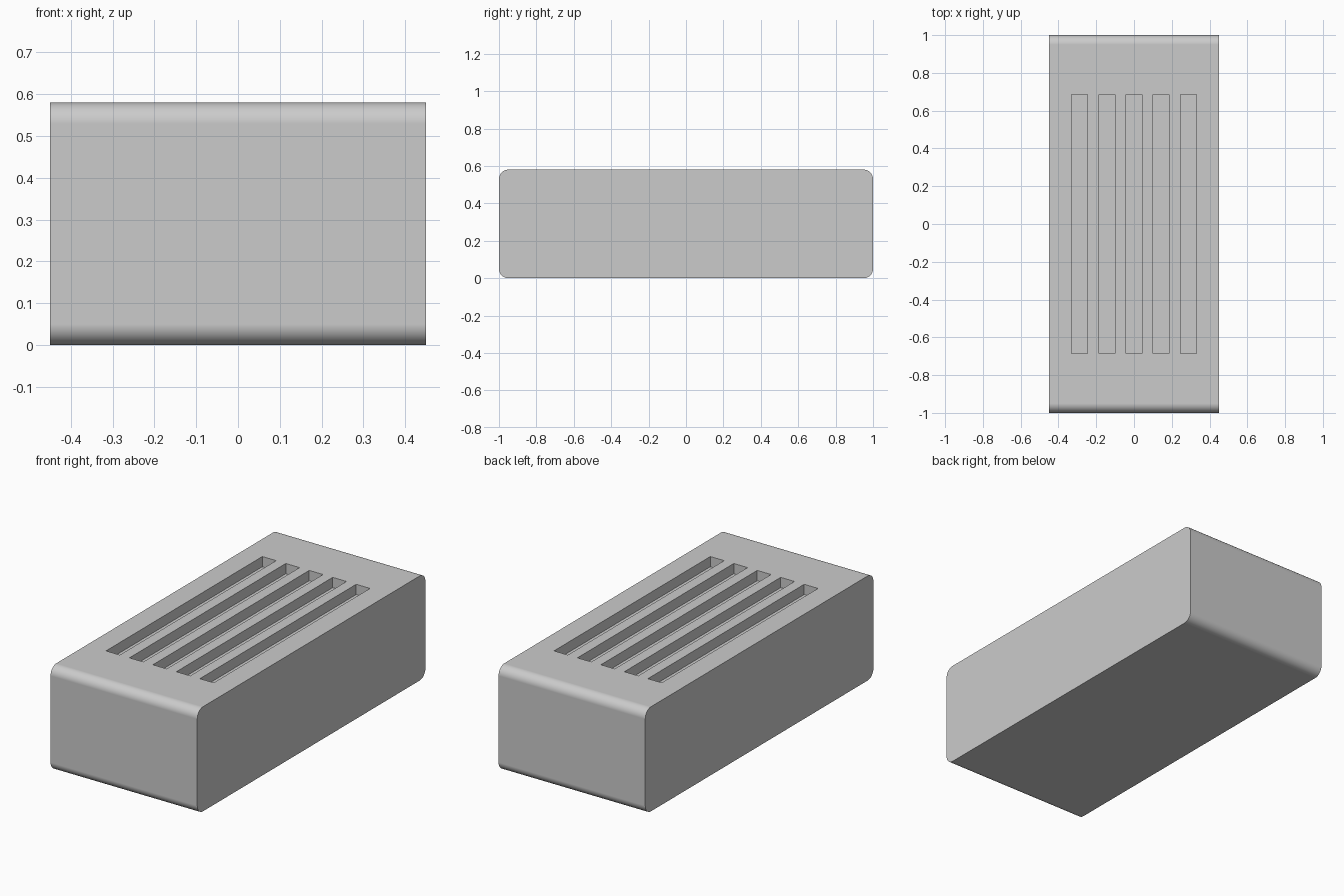
import bpy
import bmesh
from mathutils import Matrix, Vector

WIDTH, LENGTH, HEIGHT = 0.9, 2.0, 0.58
SLOT_COUNT, SLOT_PITCH = 5, 0.144
SLOT_WIDTH, SLOT_LENGTH, SLOT_DEPTH = 0.085, 1.37, 0.057

default = bpy.data.objects.get("Cube")
if default:
    bpy.data.objects.remove(default)

grey = bpy.data.materials.new("plain_grey")
grey.use_nodes = True
colour = (0.6, 0.6, 0.6, 1)
grey.diffuse_color = colour
grey.node_tree.nodes["Principled BSDF"].inputs["Base Color"].default_value = colour


def add_box(bm, size, centre):
    matrix = Matrix.Translation(centre) @ Matrix.Diagonal((*size, 1))
    bmesh.ops.create_cube(bm, size=1, matrix=matrix)


def make_object(name, bm):
    mesh = bpy.data.meshes.new(name)
    bm.to_mesh(mesh)
    bm.free()
    mesh.materials.append(grey)
    obj = bpy.data.objects.new(name, mesh)
    bpy.context.collection.objects.link(obj)
    return obj


# Block with its four crosswise edges rounded
bm = bmesh.new()
add_box(bm, (WIDTH, LENGTH, HEIGHT), Vector((0, 0, HEIGHT / 2)))
cross_edges = [e for e in bm.edges
               if abs(e.verts[0].co.x - e.verts[1].co.x) > WIDTH / 2]
bmesh.ops.bevel(bm, geom=cross_edges, offset=0.05, segments=10,
                profile=0.5, affect='EDGES')
block = make_object("slotted_block", bm)

# Row of shallow slots cut into the top
bm = bmesh.new()
for i in range(SLOT_COUNT):
    x = (i - (SLOT_COUNT - 1) / 2) * SLOT_PITCH
    add_box(bm, (SLOT_WIDTH, SLOT_LENGTH, 2 * SLOT_DEPTH), Vector((x, 0, HEIGHT)))
cutter = make_object("slot_cutter", bm)
cutter.hide_render = True

bpy.ops.object.select_all(action='DESELECT')
block.select_set(True)
bpy.context.view_layer.objects.active = block
cut = block.modifiers.new("slots", 'BOOLEAN')
cut.operation = 'DIFFERENCE'
cut.solver = 'EXACT'
cut.object = cutter
bpy.ops.object.modifier_apply(modifier=cut.name)
bpy.data.objects.remove(cutter)

# Smooth rounds, flat sides
bpy.ops.object.shade_smooth_by_angle(angle=0.6)
flatten = block.modifiers.new("flat_sides", 'WEIGHTED_NORMAL')
flatten.keep_sharp = True
